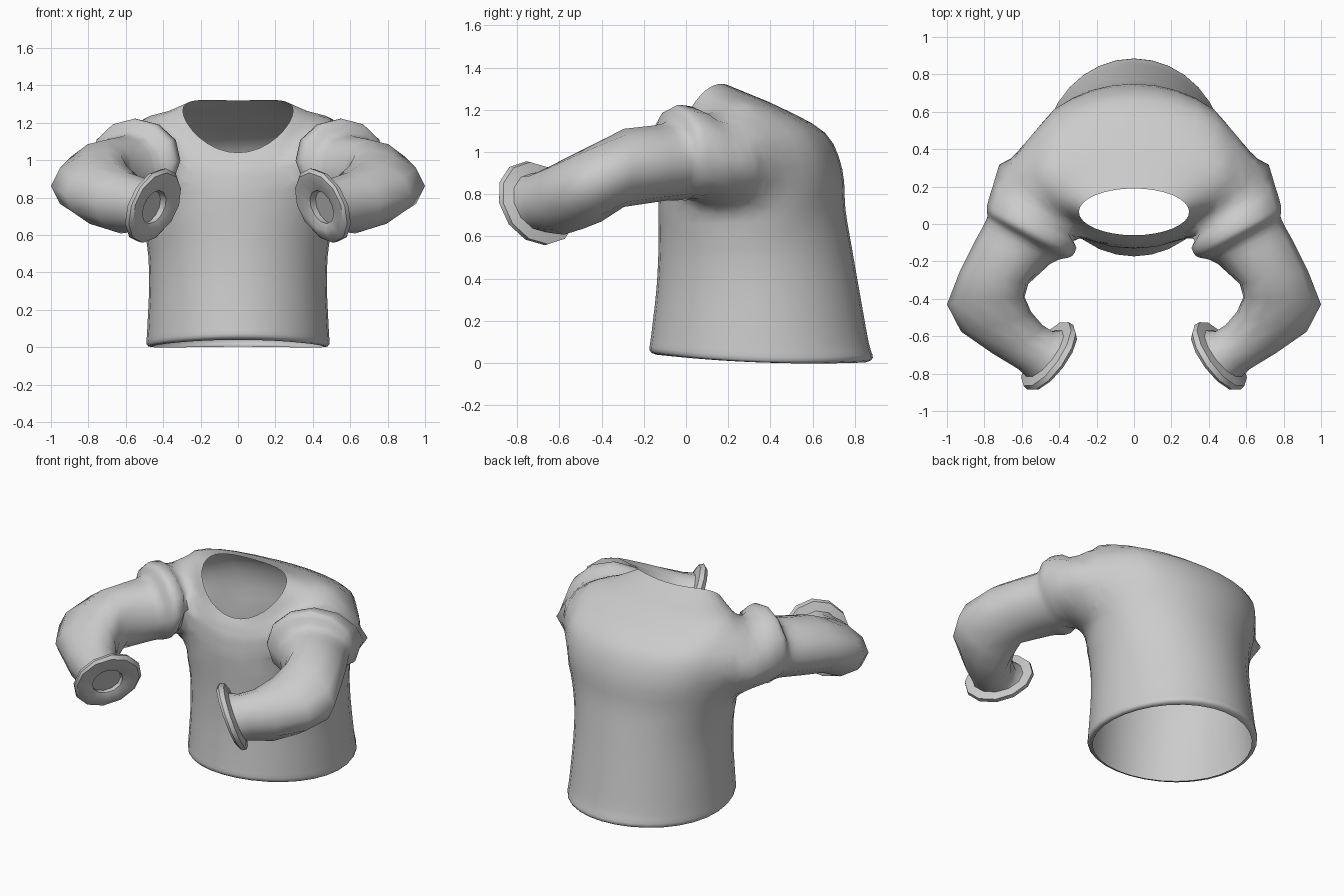
import bpy, bmesh, math
from mathutils import Vector

cube = bpy.data.objects.get("Cube")
if cube:
    bpy.data.objects.remove(cube, do_unlink=True)

cloth = bpy.data.materials.new("grey cloth")
cloth.use_nodes = True
GREY = (0.6, 0.6, 0.6, 1)
cloth.diffuse_color = GREY
cloth.node_tree.nodes["Principled BSDF"].inputs["Base Color"].default_value = GREY


def densify(rows, steps):
    """Smoothly interpolate rows of numbers."""
    out = []
    for i in range(len(rows) - 1):
        a, b, c, d = (rows[max(i - 1, 0)], rows[i], rows[i + 1],
                      rows[min(i + 2, len(rows) - 1)])
        for k in range(steps):
            t = k / steps
            out.append([q + t * (r - p) / 2
                        + t * t * (2 * p - 5 * q + 4 * r - s) / 2
                        + t ** 3 * (3 * q - p - 3 * r + s) / 2
                        for p, q, r, s in zip(a, b, c, d)])
    return out + [rows[-1]]


def torso_ring(row, n):
    """Oval ring whose height follows front, side and back levels."""
    w, yf, yb, zf, zs, zb = row
    pts = []
    for k in range(n):
        a = math.tau * k / n
        s = math.sin(a)
        z = zs + (zb - zf) / 2 * s + ((zb + zf) / 2 - zs) * s * s
        pts.append(Vector((w * math.cos(a), (yf + yb) / 2 + (yb - yf) / 2 * s, z)))
    return pts


def sleeve_ring(row, n):
    """Ring between an inner and an outer point, pitched forward, pinched outside."""
    ix, iy, ox, oy, lo, hi, pitch, pinch = row
    side = Vector((ox - ix, oy - iy, 0)) / 2
    ahead = Vector((side.y, -side.x, 0)).normalized()
    up = Vector((0, 0, math.cos(pitch))) + ahead * math.sin(pitch)
    mid = Vector(((ix + ox) / 2, (iy + oy) / 2, (lo + hi) / 2))
    return [mid + side * (math.cos(a) - pinch * math.sin(a) ** 2)
            + up * (hi - lo) / 2 * math.sin(a)
            for a in (math.tau * k / n for k in range(n))]


def loft(name, rings, slot=0, mirror=False, caps=(True, True)):
    """Skin the rings; caps use slot 2 so they can be removed later."""
    bm = bmesh.new()
    loops = [[bm.verts.new((-p.x if mirror else p.x, p.y, p.z)) for p in r]
             for r in rings]
    n = len(loops[0])
    for lower, upper in zip(loops, loops[1:]):
        for k in range(n):
            j = (k + 1) % n
            bm.faces.new((lower[k], lower[j], upper[j], upper[k])).material_index = slot
    for use, loop in zip(caps, (loops[0], loops[-1])):
        if use:
            bm.faces.new(loop).material_index = 2
    bmesh.ops.recalc_face_normals(bm, faces=bm.faces)
    mesh = bpy.data.meshes.new(name)
    bm.to_mesh(mesh)
    bm.free()
    for _ in range(3):
        mesh.materials.append(cloth)
    obj = bpy.data.objects.new(name, mesh)
    bpy.context.collection.objects.link(obj)
    return obj


def finish(obj, angle):
    """One material slot and smooth shading with sharp creases kept."""
    for p in obj.data.polygons:
        p.material_index = 0
    while len(obj.data.materials) > 1:
        obj.data.materials.pop()
    bpy.ops.object.select_all(action='DESELECT')
    obj.select_set(True)
    bpy.context.view_layer.objects.active = obj
    bpy.ops.object.shade_smooth_by_angle(angle=math.radians(angle))


# Torso: half width, front y, back y, then front, side and back heights
torso_rows = [
    (.46, -.14, .85, .04, .003, .003),
    (.488, -.172, .885, .06, .015, .025),
    (.485, -.165, .865, .13, .1, .1),
    (.475, -.14, .82, .35, .35, .35),
    (.487, -.13, .785, .55, .55, .55),
    (.535, -.13, .755, .70, .73, .73),
    (.605, -.13, .74, .83, .91, .92),
    (.62, -.12, .66, .92, 1.07, 1.09),
    (.55, -.1, .45, .97, 1.185, 1.21),
    (.4, -.08, .3, 1.01, 1.225, 1.275),
    (.295, -.06, .19, 1.04, 1.265, 1.32),
]
body = loft("shirt_body", [torso_ring(r, 32) for r in densify(torso_rows, 3)])

# Sleeve: inner x y, outer x y, bottom, top, pitch, pinch
shoulder_rows = [
    (.12, .25, .53, .45, .84, 1.08, 0, 0),
    (.22, .15, .69, .37, .73, 1.17, 0, 0),
    (.28, .0, .755, .2, .74, 1.2, 0, 0),
    (.30, -.1, .785, .1, .77, 1.22, 0, 0),
    (.33, -.17, .785, .06, .77, 1.215, 0, 0),
    (.40, -.19, .79, .02, .77, 1.145, 0, .05),
    (.45, -.215, .85, -.09, .76, 1.125, 0, .1),
]
forearm_rows = [
    (.565, -.32, .93, -.25, .74, 1.11, 0, .25),
    (.585, -.39, 1.0, -.43, .67, 1.055, 0, .4),
    (.55, -.47, .925, -.575, .635, .995, .1, .3),
    (.49, -.54, .76, -.69, .605, .94, .2, .1),
    (.435, -.575, .62, -.775, .61, .91, .3, 0),
    (.385, -.57, .575, -.815, .61, .91, .36, 0),
]
# Cuff: flared rim, dished face and a small recessed hand opening
cuff_rows = [forearm_rows[-1]] + [r + (.36, 0) for r in (
    (.35, -.525, .59, -.865, .55, .965),
    (.325, -.54, .57, -.885, .545, .97),
    (.315, -.575, .55, -.885, .575, .945),
    (.335, -.605, .52, -.85, .61, .91),
    (.39, -.64, .505, -.79, .655, .845),
    (.42, -.62, .535, -.77, .655, .845),
)]
sleeve_rows = densify(shoulder_rows, 3) + forearm_rows
for label, flip in (("left", False), ("right", True)):
    sleeve = loft(label + "_sleeve", [sleeve_ring(r, 12) for r in sleeve_rows],
                  slot=1, mirror=flip)
    join = body.modifiers.new("join", 'BOOLEAN')
    join.operation = 'UNION'
    join.solver = 'EXACT'
    join.object = sleeve
    bpy.context.view_layer.objects.active = body
    bpy.ops.object.modifier_apply(modifier=join.name)
    bpy.data.objects.remove(sleeve, do_unlink=True)
    cuff = loft(label + "_cuff", [sleeve_ring(r, 12) for r in cuff_rows],
                mirror=flip, caps=(False, True))
    finish(cuff, 40)

# Open the neck, hem and wrists, then soften the shoulder seams
bm = bmesh.new()
bm.from_mesh(body.data)
bmesh.ops.delete(bm, geom=[f for f in bm.faces if f.material_index == 2], context='FACES')
bmesh.ops.remove_doubles(bm, verts=bm.verts, dist=.005)
seam = {v for v in bm.verts if len({f.material_index for f in v.link_faces}) > 1}
for _ in range(2):
    seam |= {e.other_vert(v) for v in seam for e in v.link_edges}
seam = [v for v in seam if not v.is_boundary]
for _ in range(5):
    bmesh.ops.smooth_vert(bm, verts=seam, factor=.5,
                          use_axis_x=True, use_axis_y=True, use_axis_z=True)
bm.to_mesh(body.data)
bm.free()
finish(body, 60)
